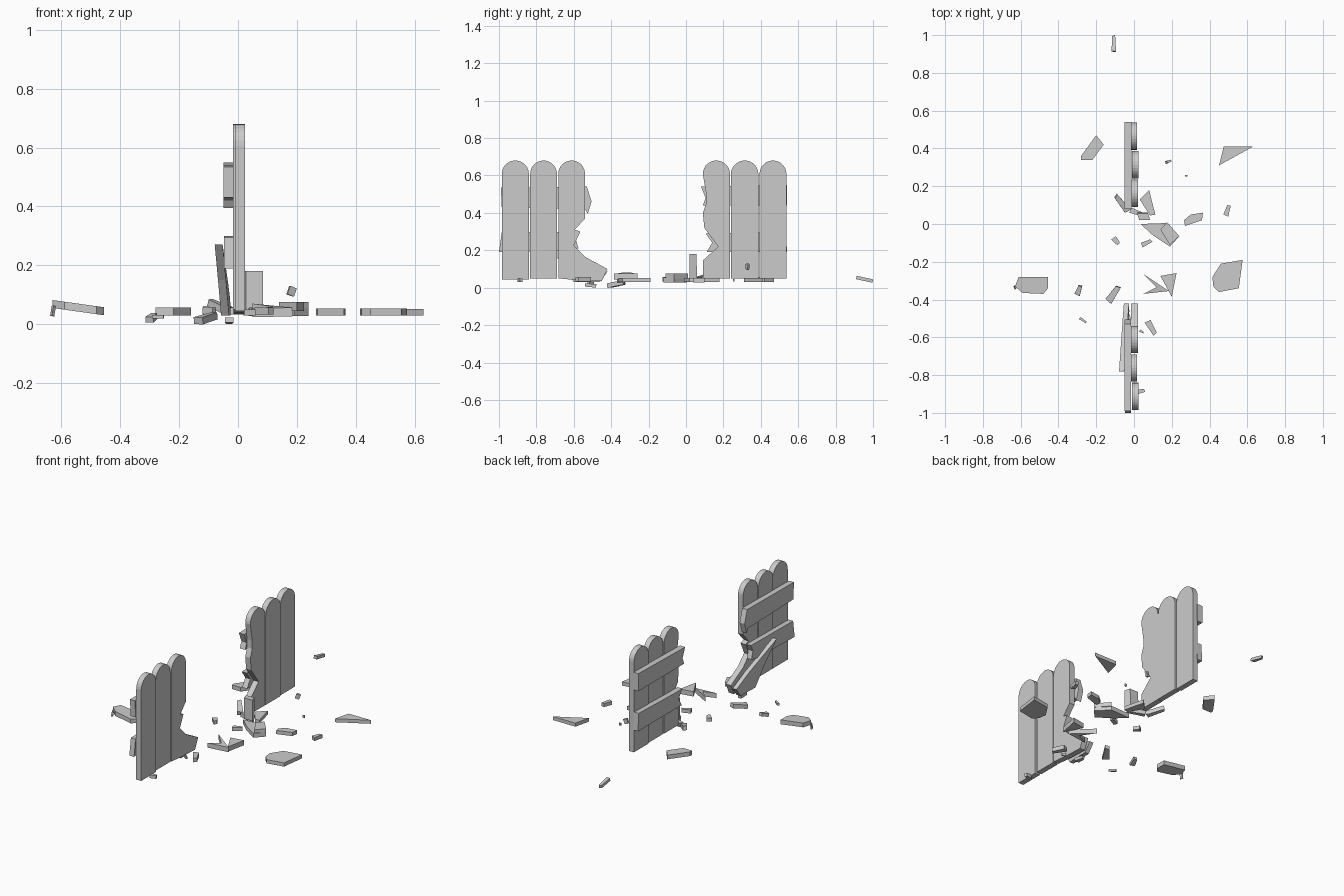
import bpy, bmesh, math
from mathutils import Matrix


def prism(name, pts, lo, hi, axis='Z', slope=(0, 0)):
    """Extrude an outline: XY outline along Z, or YZ outline along X, with optional slope."""
    bm = bmesh.new()
    cu = sum(p[0] for p in pts) / len(pts)
    cv = sum(p[1] for p in pts) / len(pts)
    rings = []
    for d in (lo, hi):
        ring = []
        for u, v in pts:
            w = d + slope[0] * (u - cu) + slope[1] * (v - cv)
            ring.append(bm.verts.new((u, v, w) if axis == 'Z' else (w, u, v)))
        rings.append(ring)
    bm.faces.new(rings[0])
    bm.faces.new(rings[1])
    n = len(pts)
    for i in range(n):
        j = (i + 1) % n
        bm.faces.new((rings[0][i], rings[0][j], rings[1][j], rings[1][i]))
    bmesh.ops.recalc_face_normals(bm, faces=bm.faces)
    me = bpy.data.meshes.new(name)
    bm.to_mesh(me)
    bm.free()
    ob = bpy.data.objects.new(name, me)
    bpy.context.collection.objects.link(ob)
    return ob


def chip(name, loc, size, yaw=0, pitch=0):
    """Small splinter: a box narrowed at one end."""
    l, w, h = (s / 2 for s in size)
    ob = prism(name, [(-l, -w), (l, -w * .6), (l * .85, w * .7), (-l * .9, w)], -h, h)
    ob.data.transform(Matrix.Rotation(math.radians(yaw), 4, 'Z')
                      @ Matrix.Rotation(math.radians(pitch), 4, 'Y'))
    ob.location = loc


def arch(y0, y1, top=0.68, seg=14):
    """Rounded plank head, from the y1 shoulder over to the y0 shoulder."""
    r, c = (y1 - y0) / 2, (y0 + y1) / 2
    return [(c + r * math.cos(math.pi * i / seg), top - r + r * math.sin(math.pi * i / seg))
            for i in range(seg + 1)]


# Whole planks
for i, (y0, y1, b) in enumerate([(-.985, -.84, .045), (-.833, -.69, .05),
                                 (.24, .387, .05), (.393, .537, .05)]):
    dx = .003 * (-1) ** i
    prism('plank', [(y0, b), (y1, b)] + arch(y0, y1), -.014 + dx, .02 + dx, 'X')

# Planks bitten away beside the gap
prism('broken_plank_left', [(-.683, .05), (-.58, .04), (-.45, .035), (-.42, .10), (-.54, .165),
      (-.60, .225), (-.565, .30), (-.595, .31), (-.54, .37)] + arch(-.683, -.54), -.015, .02, 'X')
prism('broken_plank_right', arch(.09, .235) + [(.108, .5), (.108, .45), (.09, .40), (.098, .32),
      (.172, .22), (.09, .145), (.09, .05), (.235, .05)], -.013, .022, 'X')

# Back rails with splintered ends at the gap
prism('rail_left_upper', [(-.985, .43), (-.54, .42), (-.525, .395), (-.505, .46), (-.53, .54),
      (-.99, .535)], -.05, -.016, 'X')
prism('rail_left_lower', [(-1, .19), (-.62, .20), (-.575, .21), (-.59, .26), (-.57, .30),
      (-.985, .295)], -.048, -.016, 'X')
prism('rail_right_upper', [(.54, .44), (.54, .55), (.10, .54), (.08, .54), (.105, .48),
      (.09, .44)], -.05, -.014, 'X')
prism('rail_right_lower', [(.54, .19), (.535, .30), (.19, .29), (.105, .29), (.14, .24),
      (.11, .19)], -.048, -.014, 'X')

# Snapped board leaning behind the left section
prism('leaning_board', [(-.60, .03), (-.46, .03), (-.42, .085), (-.53, .15), (-.78, .27),
      (-.68, .15)], -.062, -.035, 'X', (.04, -.06))
# Upright shard by the right section
prism('standing_shard', [(.02, .05), (.06, .05), (.055, .18), (.02, .18)], .022, .08, 'X', (-.3, 0))

# Larger flat fragments on the ground
prism('fragment', [(-.28, .36), (-.20, .47), (-.16, .42), (-.22, .34), (-.28, .34)], .03, .056)
prism('fragment', [(.45, .31), (.475, .41), (.63, .41)], .03, .052)
prism('fragment', [(.265, .02), (.30, .05), (.365, .06), (.36, .02), (.27, -.01)], .03, .053)
prism('fragment', [(.035, 0), (.17, .005), (.24, -.065), (.19, -.12), (.10, -.06)], .028, .055)
prism('fragment', [(.14, -.03), (.175, .01), (.24, -.065), (.19, -.11)], .05, .075)
prism('fragment', [(-.63, -.33), (-.61, -.28), (-.455, -.28), (-.455, -.34), (-.48, -.37),
      (-.59, -.365)], .042, .069, slope=(-.14, 0))
prism('fragment', [(.415, -.28), (.46, -.21), (.575, -.19), (.555, -.34), (.45, -.36),
      (.42, -.33)], .03, .053)
prism('fragment', [(.05, -.265), (.185, -.355), (.05, -.37), (.12, -.335)], .03, .06, slope=(0, .15))
prism('fragment', [(.14, -.275), (.225, -.26), (.20, -.385)], .045, .075)
prism('fragment', [(.03, .13), (.08, .18), (.113, .05), (.085, .045)], .03, .052)

# Splinters: position, size, yaw, pitch
for loc, size, yaw, pitch in [
        ((-.107, .955, .045), (.09, .024, .018), 90, 12),
        ((-.065, .11, .06), (.11, .035, .025), 128, -15),
        ((.03, .055, .045), (.11, .028, .025), -20, 0),
        ((.495, .072, .04), (.06, .028, .022), 72, 0),
        ((-.095, -.09, .045), (.045, .03, .022), -50, 0),
        ((.067, -.10, .045), (.06, .026, .022), 25, 0),
        ((-.108, -.37, .02), (.10, .04, .024), 55, -10),
        ((-.292, -.35, .022), (.055, .03, .02), 70, -15),
        ((-.03, -.51, .012), (.06, .03, .018), 90, 5),
        ((.092, -.55, .045), (.085, .035, .025), -60, 0),
        ((-.27, -.51, .025), (.045, .014, .012), -35, 0),
        ((.04, -.57, .04), (.025, .012, .015), -30, 0),
        ((.038, -.885, .04), (.04, .024, .02), 10, 0),
        ((.182, .33, .112), (.026, .016, .03), 20, 20),
        ((.276, .255, .04), (.014, .01, .014), 0, 0),
        ((-.628, -.335, .045), (.01, .02, .035), 20, 10)]:
    chip('splinter', loc, size, yaw, pitch)
